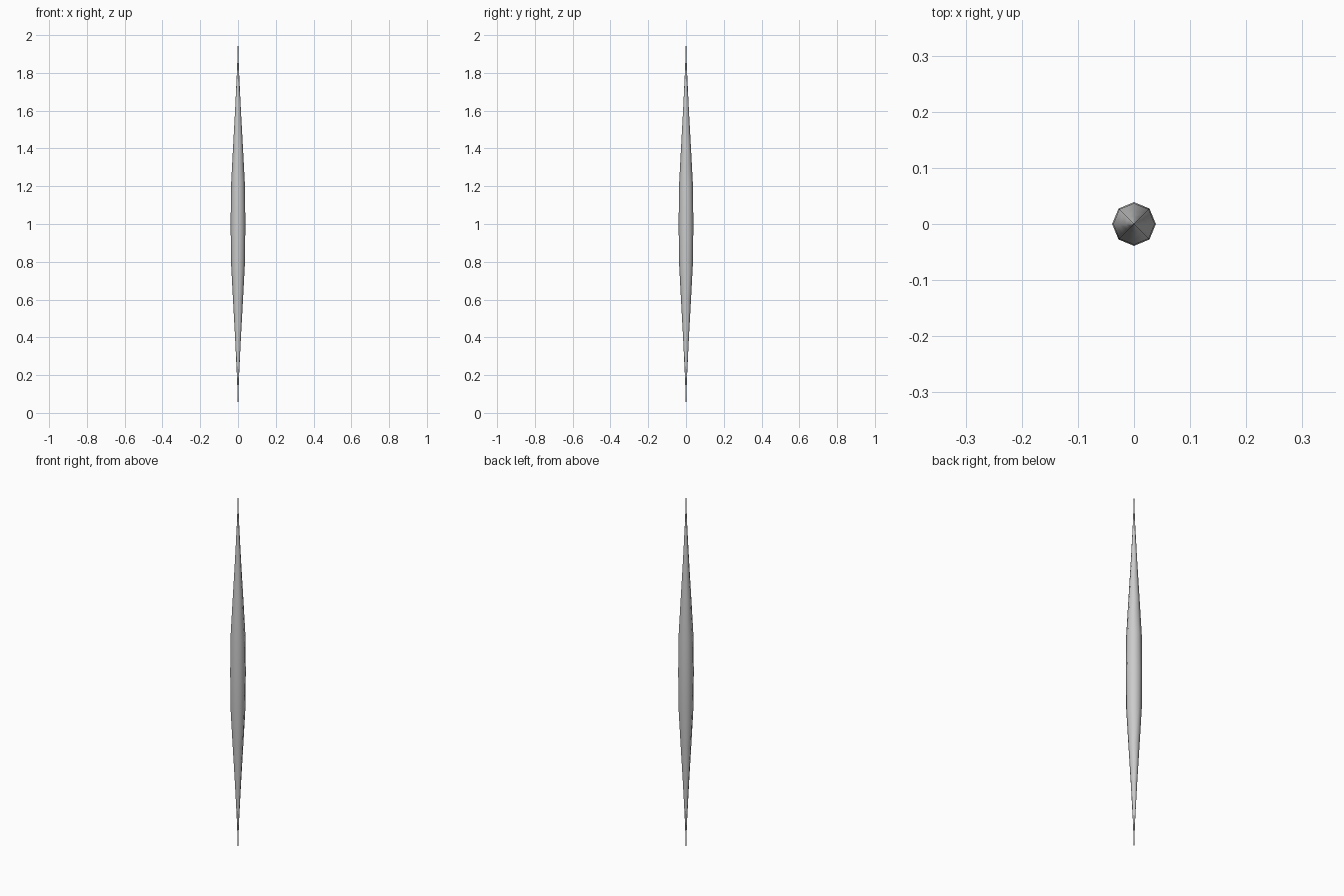
import bpy, bmesh, math

if "Cube" in bpy.data.objects:
    bpy.data.objects.remove(bpy.data.objects["Cube"])

SIDES = 8
# half profile of the spindle: (distance from the middle, radius)
HALF = [(0.2, 0.037), (0.4, 0.0265), (0.62, 0.0145), (0.82, 0.005), (0.92, 0.0018)]
PROFILE = [(-d, r) for d, r in reversed(HALF)] + [(0, 0.039)] + HALF

# eight-sided spindle with pointed ends
bm = bmesh.new()
rings = []
for d, r in PROFILE:
    rings.append([bm.verts.new((r * math.cos(math.tau * i / SIDES),
                                r * math.sin(math.tau * i / SIDES), 1 + d))
                  for i in range(SIDES)])
for a, b in zip(rings, rings[1:]):
    for i in range(SIDES):
        j = (i + 1) % SIDES
        bm.faces.new((a[i], a[j], b[j], b[i]))
bottom, top = bm.verts.new((0, 0, 0)), bm.verts.new((0, 0, 2))
for i in range(SIDES):
    j = (i + 1) % SIDES
    bm.faces.new((bottom, rings[0][j], rings[0][i]))
    bm.faces.new((top, rings[-1][i], rings[-1][j]))
bmesh.ops.recalc_face_normals(bm, faces=bm.faces)
for f in bm.faces:
    f.smooth = True
mesh = bpy.data.meshes.new("spindle")
bm.to_mesh(mesh)
bm.free()
bpy.context.collection.objects.link(bpy.data.objects.new("spindle", mesh))
